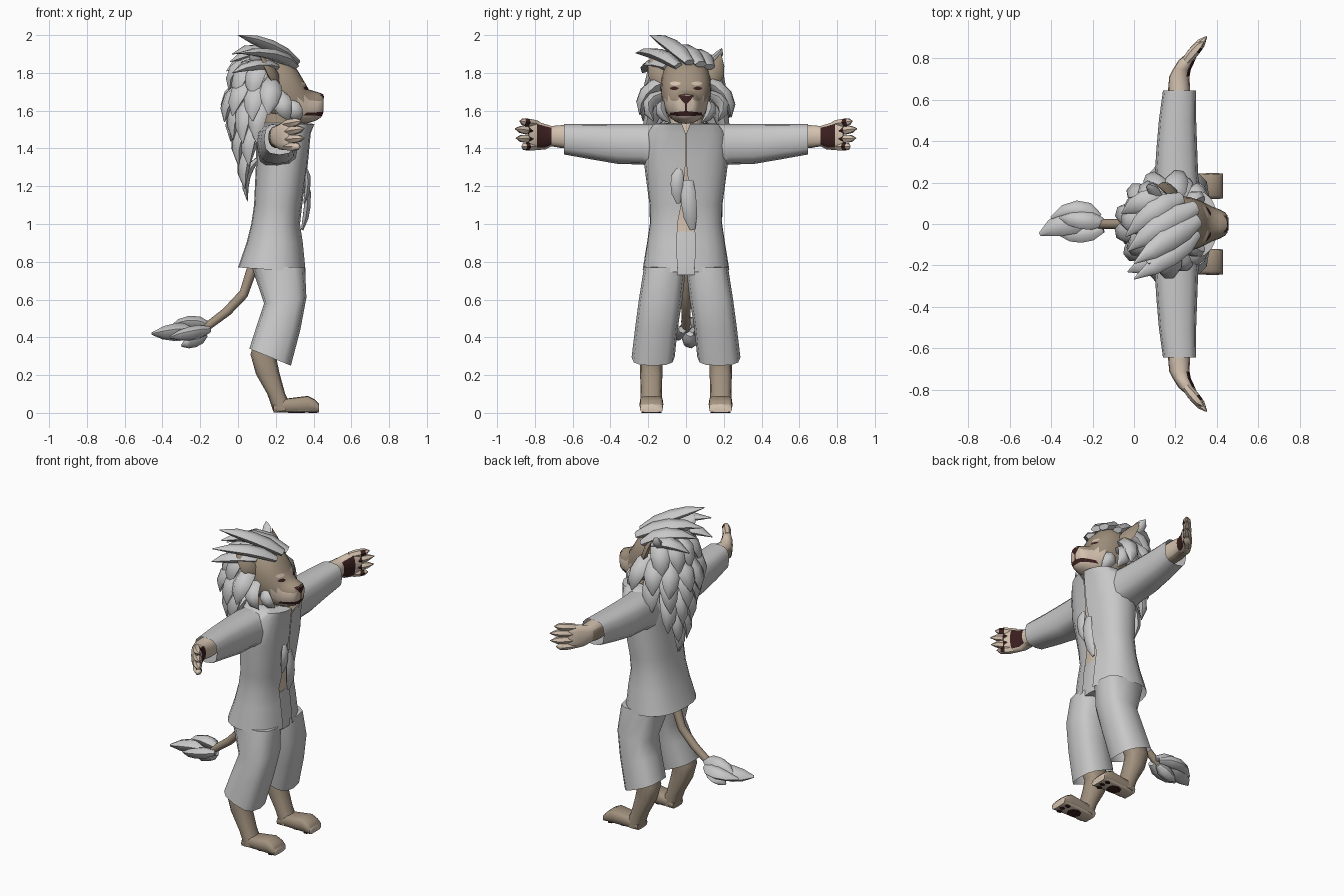
import bpy, bmesh, math, random
from mathutils import Vector as V, Matrix
from mathutils.bvhtree import BVHTree
random.seed(4)


def material(name, col):
    m = bpy.data.materials.new(name)
    m.diffuse_color = (*col, 1)
    return m


GREY = material("cloth and hair grey", (0.58, 0.58, 0.58))
FUR = material("tan fur", (0.36, 0.285, 0.21))
CREAM = material("cream fur", (0.66, 0.54, 0.43))
DARK = material("dark maroon", (0.045, 0.014, 0.014))


# ring helpers: (centre, half axis u, half axis v)
def zr(x0, zb, x1, zf, y0, y1, s=1):
    return (V(((x0 + x1) / 2, s * (y0 + y1) / 2, (zb + zf) / 2)),
            V(((x1 - x0) / 2, 0, (zf - zb) / 2)), V((0, (y1 - y0) / 2, 0)))


def yr(y, x0, x1, z0, z1, s=1):
    return (V(((x0 + x1) / 2, s * y, (z0 + z1) / 2)), V(((x1 - x0) / 2, 0, 0)), V((0, 0, (z1 - z0) / 2)))


def xr(x, yc, hy, z0, z1):
    return (V((x, yc, (z0 + z1) / 2)), V((0, hy, 0)), V((0, 0, (z1 - z0) / 2)))


def spow(t, e):
    return math.copysign(abs(t) ** e, t)


def loft(bm, rings, n=12, p=2.0, caps=(True, True), gaps=None):
    """Skin superelliptic rings; gaps leaves an opening around the +u side."""
    rows = []
    for i, (c, u, v) in enumerate(rings):
        a0 = math.asin(min(1, (gaps[i] / v.length) ** (p / 2))) if gaps else 0
        row = []
        for k in range(n + 1 if gaps else n):
            a = a0 + (2 * math.pi - 2 * a0) * k / n
            row.append(bm.verts.new(c + u * spow(math.cos(a), 2 / p) + v * spow(math.sin(a), 2 / p)))
        rows.append(row)
    faces = []
    for r, q in zip(rows, rows[1:]):
        for k in range(n):
            j = k + 1 if gaps else (k + 1) % n
            faces.append(bm.faces.new((r[k], r[j], q[j], q[k])))
    if not gaps:
        for on, row in zip(caps, (rows[0], rows[-1])):
            if on:
                faces.append(bm.faces.new(row))
    bmesh.ops.recalc_face_normals(bm, faces=faces)


def lock(bm, a, b, c, r, out=(0, 0, 1), n=6, flat=0.7, prof=(0.6, 1, 1, 0.75, 0.06)):
    """Tapered curved tuft from a to c, bending through b."""
    a, b, c = V(a), V(b), V(c)
    rings = []
    for i, w in enumerate(prof):
        t = i / (len(prof) - 1)
        pos = a * (1 - t) ** 2 + b * 2 * t * (1 - t) + c * t * t
        tan = ((b - a) * (1 - t) + (c - b) * t).normalized()
        side = tan.cross(V(out)).normalized()
        rings.append((pos, side * r * w, side.cross(tan) * r * w * flat))
    loft(bm, rings, n)


def finish(name, bm, mats, rule=None, angle=50):
    me = bpy.data.meshes.new(name)
    bm.normal_update()
    for f in bm.faces:
        f.smooth = True
        if rule:
            f.material_index = rule(f.calc_center_median(), f.normal)
    bm.to_mesh(me)
    for m in mats:
        me.materials.append(m)
    me.set_sharp_from_angle(angle=math.radians(angle))
    ob = bpy.data.objects.new(name, me)
    bpy.context.collection.objects.link(ob)
    return ob


# jacket body, open at the front
bm = bmesh.new()
prof = [(0.745, 0.0, 0.36, 0.23, 0.045), (0.9, 0.045, 0.345, 0.207, 0.048), (1.0, 0.07, 0.33, 0.192, 0.045),
        (1.1, 0.085, 0.34, 0.193, 0.025), (1.32, 0.095, 0.37, 0.222, 0.002), (1.48, 0.095, 0.385, 0.215, 0.002),
        (1.53, 0.105, 0.405, 0.17, 0.022), (1.535, 0.14, 0.33, 0.085, 0.022)]
loft(bm, [zr(x0, z + (0.025 if z < 0.8 else 0), x1, z, -h, h) for z, x0, x1, h, g in prof],
     20, 2.4, gaps=[q[4] for q in prof])
finish("jacket_body", bm, [GREY])

# torso and neck under the jacket, pale in front
bm = bmesh.new()
loft(bm, [zr(x0 + 0.03, z, x1 - 0.02, z, -h + 0.025, h - 0.025) for z, x0, x1, h, g in prof[1:6]], 16, 2.4)
loft(bm, [zr(0.12, 1.4, 0.33, 1.4, -0.1, 0.1), zr(0.11, 1.62, 0.31, 1.62, -0.09, 0.09)], 12)
finish("torso_and_neck", bm, [FUR, CREAM], lambda c, n: int(n.x > 0.5))

# hips
bm = bmesh.new()
loft(bm, [zr(0.1, 0.73, 0.345, 0.73, -0.19, 0.19), zr(0.075, 0.78, 0.345, 0.78, -0.21, 0.21),
          zr(0.09, 0.96, 0.318, 0.96, -0.18, 0.18)], 16, 2.4)
finish("trouser_hips", bm, [GREY])

for s, side in ((1, "left"), (-1, "right")):
    # trouser leg with a slanted hem
    bm = bmesh.new()
    loft(bm, [zr(0.06, 0.34, 0.28, 0.25, 0.06, 0.288, s), zr(0.105, 0.48, 0.33, 0.44, 0.042, 0.268, s),
              zr(0.138, 0.58, 0.362, 0.61, 0.02, 0.25, s), zr(0.07, 0.78, 0.355, 0.77, 0.0, 0.222, s)],
         12, 2.8, (False, True))
    finish(side + "_trouser_leg", bm, [GREY])

    # sleeve
    bm = bmesh.new()
    loft(bm, [yr(0.10, 0.11, 0.33, 1.27, 1.53, s), yr(0.23, 0.10, 0.31, 1.315, 1.53, s),
              yr(0.36, 0.108, 0.305, 1.318, 1.53, s), yr(0.5, 0.12, 0.30, 1.342, 1.53, s),
              yr(0.645, 0.14, 0.30, 1.368, 1.53, s)], 12, 2.8, (True, False))
    finish(side + "_sleeve", bm, [GREY])

    # lower leg and foot
    bm = bmesh.new()
    loft(bm, [zr(0.1, 0.42, 0.27, 0.4, 0.125, 0.245, s), zr(0.066, 0.31, 0.205, 0.28, 0.125, 0.245, s),
              zr(0.095, 0.205, 0.22, 0.21, 0.125, 0.243, s), zr(0.155, 0.1, 0.25, 0.1, 0.128, 0.24, s),
              zr(0.188, 0.005, 0.29, 0.02, 0.128, 0.24, s)], 12, 2.6)
    yc = 0.183 * s
    loft(bm, [xr(0.187, yc, 0.052, 0.002, 0.045), xr(0.25, yc, 0.057, 0.002, 0.075),
              xr(0.37, yc, 0.063, 0.002, 0.09), xr(0.408, yc, 0.062, 0.002, 0.07),
              xr(0.43, yc, 0.06, 0.002, 0.046)], 12, 4)
    finish(side + "_lower_leg", bm, [FUR, CREAM],
           lambda c, n: int(c.z < 0.09 and (n.z < -0.5 or c.x > 0.42)), 60)

    # sole pads
    bm = bmesh.new()
    for x, y, rx, ry in [(0.31, 0, 0.045, 0.04), (0.39, -0.038, 0.018, 0.014), (0.4, 0, 0.018, 0.014),
                         (0.39, 0.038, 0.018, 0.014)]:
        loft(bm, [zr(x - rx, z, x + rx, z, 0.183 + y - ry, 0.183 + y + ry, s) for z in (0, 0.005)], 8)
    finish(side + "_sole_pads", bm, [DARK])

    # forearm, palm and clawed fingers, pale inside with dark pads
    bm = bmesh.new()
    loft(bm, [yr(0.5, 0.16, 0.27, 1.40, 1.52, s), yr(0.655, 0.165, 0.27, 1.40, 1.525, s),
              yr(0.712, 0.17, 0.268, 1.41, 1.52, s), yr(0.745, 0.187, 0.274, 1.393, 1.53, s),
              yr(0.79, 0.215, 0.295, 1.39, 1.545, s), yr(0.83, 0.262, 0.31, 1.40, 1.535, s)], 14, 2.4)
    for z, tz, ty, tx in [(1.528, 1.545, 0.88, 0.335), (1.487, 1.505, 0.905, 0.35),
                          (1.447, 1.455, 0.9, 0.35), (1.41, 1.41, 0.87, 0.33)]:
        lock(bm, (0.25, 0.785 * s, z), (0.298, 0.845 * s, (z + tz) / 2), (tx, ty * s, tz), 0.025,
             flat=0.95, prof=(0.8, 1, 1, 0.85, 0.1))

    def hand_rule(c, n):
        y, palm = abs(c.y), n.dot(V((0.83, -0.55 * s, 0)))
        if y < 0.7:
            return int(n.x > 0.5 or n.z > 0.35)
        return 2 if palm > 0.7 and (y < 0.78 or 0.815 < y < 0.845) else 1
    finish(side + "_arm_and_hand", bm, [FUR, CREAM, DARK], hand_rule)

    # ear
    bm = bmesh.new()
    lock(bm, (0.21, 0.115 * s, 1.755), (0.185, 0.17 * s, 1.79), (0.115, 0.185 * s, 1.9), 0.05,
         (1, 0.5 * s, 0.3), flat=0.4, prof=(0.7, 1, 1, 0.65, 0.05))
    finish(side + "_ear", bm, [FUR])

# head, skull to muzzle
bm = bmesh.new()
loft(bm, [xr(0.06, 0, 0.07, 1.64, 1.82), xr(0.11, 0, 0.115, 1.58, 1.87), xr(0.2, 0, 0.135, 1.55, 1.89),
          xr(0.27, 0, 0.13, 1.535, 1.865), xr(0.315, 0, 0.115, 1.53, 1.815), xr(0.35, 0, 0.098, 1.53, 1.755),
          xr(0.375, 0, 0.085, 1.535, 1.712), xr(0.415, 0, 0.07, 1.548, 1.7), xr(0.44, 0, 0.056, 1.565, 1.692),
          xr(0.452, 0, 0.04, 1.6, 1.685)], 20, 2.3)
bm.normal_update()
tree = BVHTree.FromBMesh(bm)
finish("head", bm, [FUR, CREAM], lambda c, n: int(c.z < 1.595 or (c.x > 0.33 and c.z < 1.66)))


def face_mark(name, strip, mat):
    """Thin painted strip of (y, low z, high z) laid on the face."""
    b = bmesh.new()
    rows = []
    for y, lo, hi in strip:
        row = []
        for k in range(4):
            z = lo + (hi - lo) * k / 3
            hit = tree.ray_cast(V((1, y, z)), V((-1, 0, 0)))[0]
            row.append(b.verts.new((hit.x + 0.003 if hit else 0.3, y, z)))
        rows.append(row)
    for r, q in zip(rows, rows[1:]):
        for k in range(3):
            b.faces.new((r[k], q[k], q[k + 1], r[k + 1]))
    finish(name, b, [mat])


# nose, mouth, eyes and pale brows
face_mark("nose", [(y / 100, 1.63 + 0.011 * abs(y), 1.688 - 0.0003 * y * y) for y in range(-4, 5)], DARK)
face_mark("mouth_cleft", [(-0.006, 1.59, 1.635), (0.006, 1.59, 1.635)], DARK)
face_mark("mouth", [(y / 200, 1.571 + 0.0002 * abs(y), 1.598 - 0.0005 * abs(y)) for y in range(-17, 18)], DARK)
for s, side in ((1, "left"), (-1, "right")):
    face_mark(side + "_eye", [(s * y, 1.718 - h, 1.718 + h) for y, h in
                              ((0.04, 0.003), (0.055, 0.009), (0.07, 0.009), (0.085, 0.003))], DARK)
    face_mark(side + "_brow", [(s * y, 1.742 - h, 1.746 + h) for y, h in
                               ((0.03, 0.002), (0.05, 0.008), (0.07, 0.008), (0.085, 0.002))], CREAM)

# mane: hair cap, then rows of thick locks down the back
bm = bmesh.new()
bmesh.ops.create_uvsphere(bm, u_segments=14, v_segments=8, radius=1, matrix=Matrix.Translation((0.12, 0, 1.745))
                          @ Matrix.Diagonal((0.13, 0.13, 0.165, 1)))


def polar(r, a, z):
    return V((0.17 - r * math.cos(a), r * math.sin(a), z))


# start z, start r, bend z, bend r, end z, end r, spread, count, lock radius
for z0, r0, z1, r1, z2, r2, spread, count, rad in [
        (1.86, 0.07, 1.84, 0.22, 1.68, 0.215, 62, 5, 0.06), (1.76, 0.1, 1.70, 0.25, 1.56, 0.245, 95, 8, 0.058),
        (1.68, 0.1, 1.60, 0.23, 1.43, 0.21, 72, 6, 0.056), (1.56, 0.09, 1.47, 0.21, 1.30, 0.175, 45, 4, 0.052),
        (1.45, 0.08, 1.35, 0.18, 1.2, 0.145, 22, 2, 0.046), (1.34, 0.07, 1.25, 0.16, 1.1, 0.12, 9, 2, 0.032)]:
    for k in range(count):
        a = math.radians(spread * (2 * k / (count - 1) - 1) + random.uniform(-4, 4))
        dz = random.uniform(-0.025, 0.025)
        lock(bm, polar(r0, a, z0), polar(r1, a, z1 + dz), polar(r2, a + random.uniform(-0.1, 0.1), z2 + dz),
             rad, polar(1, a, 0) - V((0.17, 0, 0)))
# beard locks on the cheeks, tufts behind the ears
for s in (1, -1):
    lock(bm, (0.22, 0.12 * s, 1.69), (0.23, 0.25 * s, 1.64), (0.27, 0.17 * s, 1.545), 0.05, (0, s, 0))
    lock(bm, (0.27, 0.11 * s, 1.64), (0.31, 0.17 * s, 1.6), (0.32, 0.08 * s, 1.535), 0.042, (0, s, 0))
    lock(bm, (0.12, 0.11 * s, 1.84), (0.09, 0.18 * s, 1.88), (0.07, 0.19 * s, 1.93), 0.035, (0, s, 0))
# forelocks swept across the crown
for a, b, c, r in [((0.31, 0.02, 1.855), (0.17, -0.07, 1.965), (0.0, -0.19, 2.0), 0.055),
                   ((0.3, 0.08, 1.845), (0.12, 0.0, 1.97), (-0.03, -0.13, 1.90), 0.056),
                   ((0.3, -0.04, 1.835), (0.2, -0.15, 1.93), (0.0, -0.265, 1.905), 0.052),
                   ((0.23, 0.12, 1.83), (0.1, 0.08, 1.95), (-0.04, -0.06, 1.86), 0.056),
                   ((0.2, -0.1, 1.83), (0.1, -0.19, 1.87), (-0.03, -0.23, 1.8), 0.05),
                   ((0.16, 0.11, 1.83), (0.05, 0.13, 1.92), (-0.06, 0.05, 1.81), 0.055)]:
    lock(bm, a, b, c, r, flat=0.6)
finish("mane", bm, [GREY], angle=60)

# sash ends hanging at the jacket opening
bm = bmesh.new()
lock(bm, (0.36, -0.035, 1.29), (0.385, -0.06, 1.22), (0.35, -0.04, 1.11), 0.033, (1, 0, 0), flat=0.5,
     prof=(0.5, 1, 1, 0.9, 0.3))
lock(bm, (0.36, 0.01, 1.23), (0.385, 0.01, 1.1), (0.34, 0.035, 0.97), 0.04, (1, 0, 0), flat=0.5,
     prof=(0.7, 1, 1, 0.9, 0.35))
finish("sash_ends", bm, [GREY])

# tail
bm = bmesh.new()
tail = [(0.12, 0.86, 0.03), (0.07, 0.75, 0.03), (0.03, 0.63, 0.026), (-0.06, 0.535, 0.025), (-0.2, 0.43, 0.022)]
loft(bm, [(V((x, 0, z)), V((0.75 * r, 0, -0.65 * r)), V((0, r, 0))) for x, z, r in tail], 8)
finish("tail", bm, [FUR])

# tail tuft
bm = bmesh.new()
for a, b, c, r in [((-0.22, 0.01, 0.43), (-0.34, 0.02, 0.43), (-0.455, -0.05, 0.42), 0.058),
                   ((-0.17, 0.03, 0.44), (-0.27, 0.11, 0.45), (-0.4, 0.03, 0.42), 0.045),
                   ((-0.15, -0.02, 0.44), (-0.26, -0.06, 0.42), (-0.36, -0.05, 0.4), 0.045),
                   ((-0.15, 0.01, 0.46), (-0.26, 0.02, 0.5), (-0.36, 0.03, 0.45), 0.045),
                   ((-0.17, 0.02, 0.42), (-0.24, 0.02, 0.375), (-0.3, 0.02, 0.355), 0.045)]:
    lock(bm, a, b, c, r, (0, 0.3, 1), flat=0.8, prof=(0.5, 1, 1, 0.75, 0.15))
finish("tail_tuft", bm, [GREY], angle=60)
